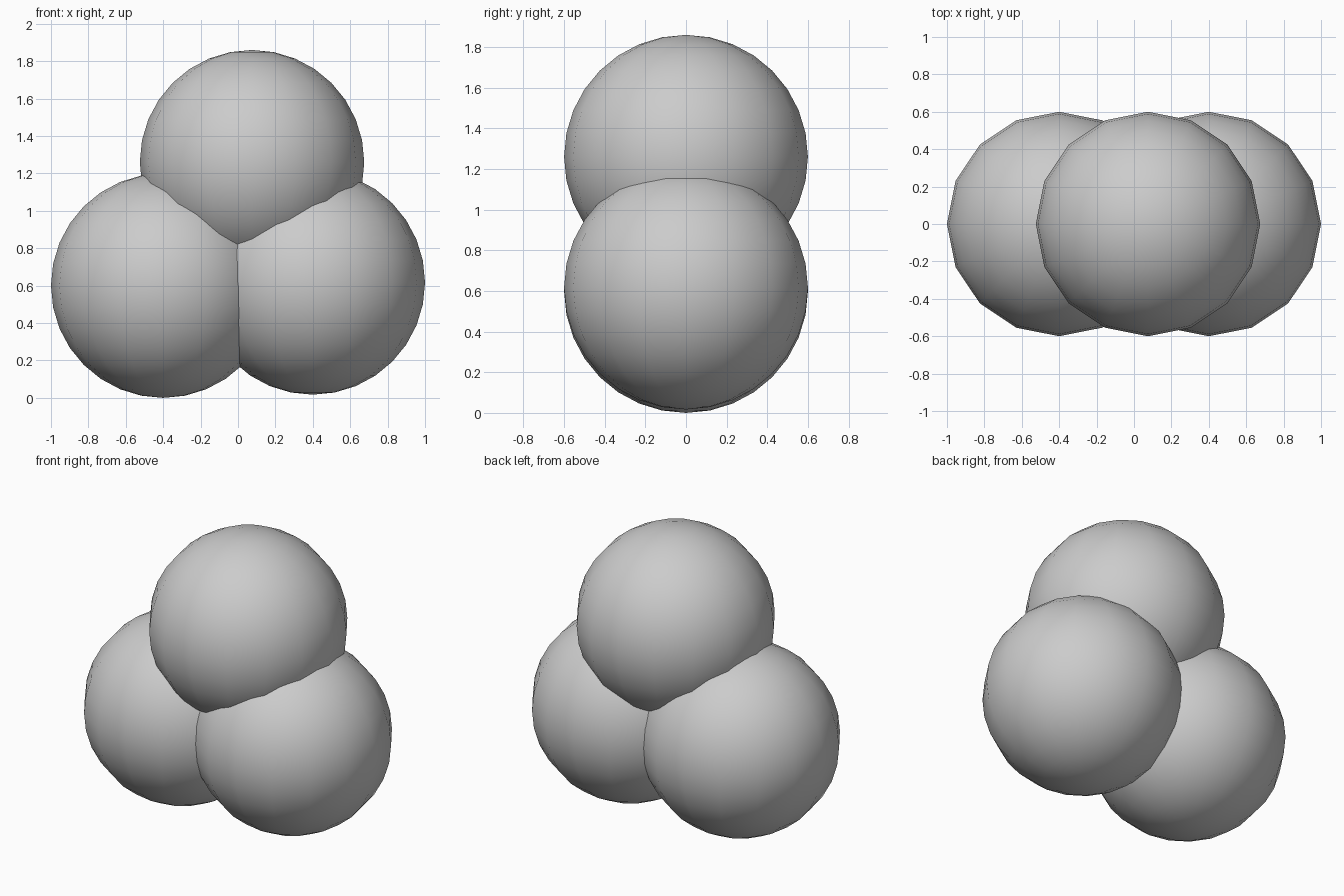
import bpy

if "Cube" in bpy.data.objects:
    bpy.data.objects.remove(bpy.data.objects["Cube"])

RADIUS = 0.6


def ball(name, x, z):
    """Smooth-shaded low-poly ball centred on y = 0."""
    bpy.ops.mesh.primitive_uv_sphere_add(
        segments=16, ring_count=16, radius=RADIUS, location=(x, 0, z))
    obj = bpy.context.object
    obj.name = name
    bpy.ops.object.shade_smooth()
    return obj


# Two lower balls side by side, one ball resting on top
ball("lower_left_ball", -0.4, 0.60)
ball("lower_right_ball", 0.4, 0.617)
ball("upper_ball", 0.075, 1.26)
